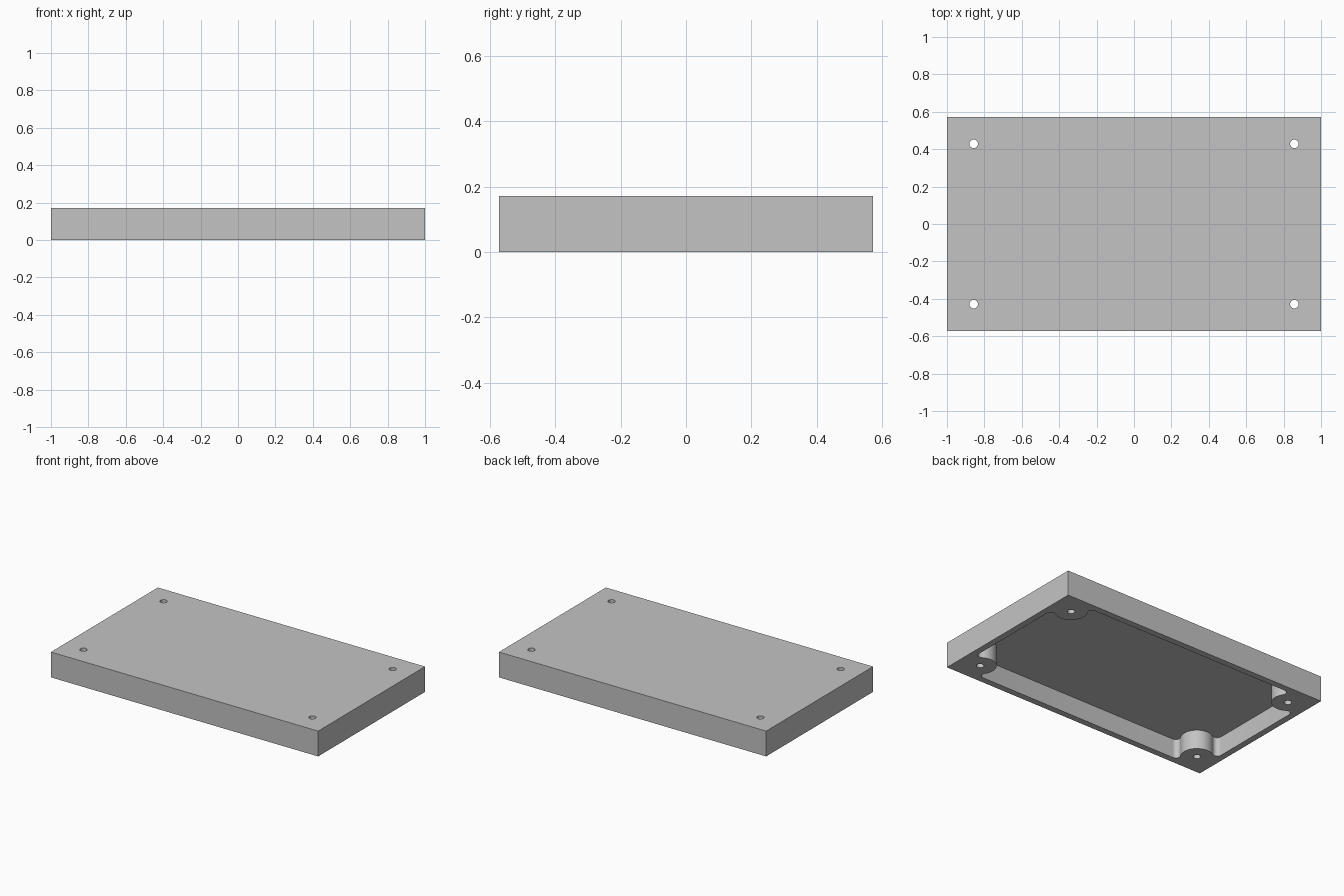
import bpy, bmesh, math

cube = bpy.data.objects.get("Cube")
if cube:
    bpy.data.objects.remove(cube, do_unlink=True)

U = 2 / 70                                # one design unit
HALF_X, HALF_Y, HEIGHT = 35 * U, 20 * U, 6 * U
WALL = 1.5 * U                            # side wall and top plate thickness
BOSS_X, BOSS_Y = HALF_X - 5 * U, HALF_Y - 5 * U
BOSS_R, FILLET, HOLE_R = 3.5 * U, U, 0.8 * U

grey = bpy.data.materials.new("light grey")
grey.use_nodes = True
colour = (0.55, 0.55, 0.55, 1)
grey.diffuse_color = colour
grey.node_tree.nodes["Principled BSDF"].inputs["Base Color"].default_value = colour


def arc(cx, cy, r, start, end, steps):
    angles = [start + (end - start) * i / steps for i in range(steps + 1)]
    return [(cx + r * math.cos(a), cy + r * math.sin(a)) for a in angles]


def prism(name, outline, bottom, top):
    """Extrude a closed outline between two heights."""
    bm = bmesh.new()
    face = bm.faces.new([bm.verts.new((x, y, bottom)) for x, y in outline])
    moved = bmesh.ops.extrude_face_region(bm, geom=[face])["geom"]
    for v in moved:
        if isinstance(v, bmesh.types.BMVert):
            v.co.z = top
    bmesh.ops.recalc_face_normals(bm, faces=bm.faces)
    mesh = bpy.data.meshes.new(name)
    bm.to_mesh(mesh)
    bm.free()
    mesh.materials.append(grey)
    obj = bpy.data.objects.new(name, mesh)
    bpy.context.collection.objects.link(obj)
    return obj


def pocket_outline():
    """Rounded pocket that steps around a screw boss in each corner."""
    ax, by = HALF_X - WALL - FILLET, HALF_Y - WALL - FILLET
    reach = BOSS_R + FILLET
    ay = BOSS_Y - math.sqrt(reach ** 2 - (ax - BOSS_X) ** 2)
    bx = BOSS_X - math.sqrt(reach ** 2 - (by - BOSS_Y) ** 2)
    to_a = math.atan2(BOSS_Y - ay, BOSS_X - ax)
    to_b = math.atan2(BOSS_Y - by, BOSS_X - bx)
    corner = arc(ax, ay, FILLET, 0, to_a, 10)
    corner += arc(BOSS_X, BOSS_Y, BOSS_R, to_a + math.pi, to_b + math.pi, 24)[1:-1]
    corner += arc(bx, by, FILLET, to_b, math.pi / 2, 10)
    left = [(-x, y) for x, y in reversed(corner)]
    half = corner + left
    return half + [(-x, -y) for x, y in half]


# Solid block
block = [(-HALF_X, -HALF_Y), (HALF_X, -HALF_Y), (HALF_X, HALF_Y), (-HALF_X, HALF_Y)]
cover = prism("enclosure_cover", block, 0, HEIGHT)

# Underside pocket and four through holes
cutters = [prism("pocket_cutter", pocket_outline(), -WALL, HEIGHT - WALL)]
for sx in (-1, 1):
    for sy in (-1, 1):
        circle = arc(sx * BOSS_X, sy * BOSS_Y, HOLE_R, 0, math.tau, 32)[:-1]
        cutters.append(prism("hole_cutter", circle, -WALL, HEIGHT + WALL))

for cutter in cutters:
    cutter.hide_render = True
    cut = cover.modifiers.new(cutter.name, "BOOLEAN")
    cut.operation = "DIFFERENCE"
    cut.solver = "EXACT"
    cut.object = cutter

# Apply the cuts and discard the cutters
graph = bpy.context.evaluated_depsgraph_get()
result = bpy.data.meshes.new_from_object(cover.evaluated_get(graph))
cover.modifiers.clear()
cover.data = result
for cutter in cutters:
    bpy.data.objects.remove(cutter, do_unlink=True)

# Smooth the round walls, keep the edges sharp
bpy.ops.object.select_all(action="DESELECT")
cover.select_set(True)
bpy.context.view_layer.objects.active = cover
bpy.ops.object.shade_smooth_by_angle(angle=math.radians(30))
